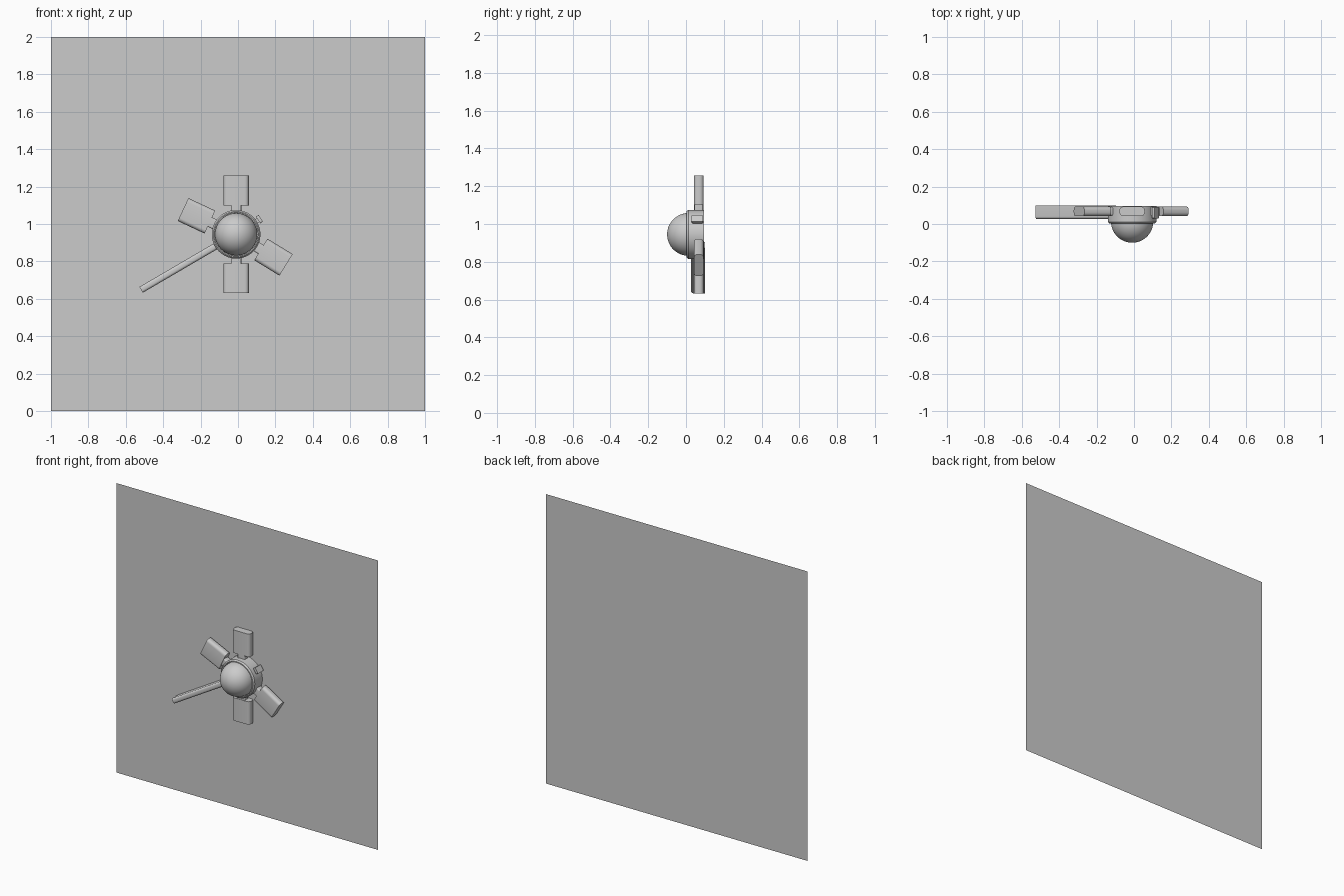
import bpy, bmesh, math
from mathutils import Matrix, Vector

if "Cube" in bpy.data.objects:
    bpy.data.objects.remove(bpy.data.objects["Cube"])

CX, CZ = -0.01, 0.945   # hub axis


def finish(name, bm, smooth=True):
    bmesh.ops.recalc_face_normals(bm, faces=bm.faces)
    me = bpy.data.meshes.new(name)
    bm.to_mesh(me)
    bm.free()
    ob = bpy.data.objects.new(name, me)
    bpy.context.collection.objects.link(ob)
    if smooth:
        bpy.ops.object.select_all(action='DESELECT')
        ob.select_set(True)
        bpy.context.view_layer.objects.active = ob
        bpy.ops.object.shade_smooth_by_angle(angle=math.radians(35))
    return ob


def radial_bar(name, angle, r0, r1, width, y0, y1, round_=0.0, front_only=False):
    """Bar pointing out from the hub, long edges rounded."""
    bm = bmesh.new()
    m = Matrix.Translation(((r0 + r1) / 2, (y0 + y1) / 2, 0)) @ Matrix.Diagonal((r1 - r0, y1 - y0, width, 1))
    bmesh.ops.create_cube(bm, size=1, matrix=m)
    if round_:
        edges = []
        for e in bm.edges:
            a, b = e.verts
            along = abs(a.co.x - b.co.x) > 1e-4
            if along and not (front_only and a.co.y > (y0 + y1) / 2):
                edges.append(e)
        bmesh.ops.bevel(bm, geom=edges, offset=round_, segments=5, profile=0.5, affect='EDGES')
    place = Matrix.Translation((CX, 0, CZ)) @ Matrix.Rotation(-math.radians(angle), 4, 'Y')
    bmesh.ops.transform(bm, matrix=place, verts=bm.verts)
    return finish(name, bm)


def lathe(name, profile, steps=64):
    """Spin (radius, y) points about the hub axis."""
    bm = bmesh.new()
    vs = [bm.verts.new((CX + r, y, CZ)) for r, y in profile]
    es = [bm.edges.new(p) for p in zip(vs, vs[1:])]
    bmesh.ops.spin(bm, geom=vs + es, cent=(CX, 0, CZ), axis=(0, 1, 0),
                   angle=2 * math.pi, steps=steps, use_duplicate=False)
    bmesh.ops.remove_doubles(bm, verts=bm.verts, dist=1e-5)
    return finish(name, bm)


# Backing panel
bm = bmesh.new()
bm.faces.new([bm.verts.new(p) for p in ((-1, 0.1, 0), (1, 0.1, 0), (1, 0.1, 2), (-1, 0.1, 2))])
panel = finish("back_panel", bm, smooth=False)
if panel.data.polygons[0].normal.y > 0:
    panel.data.flip_normals()

# Hub ring with a bevelled front lip
lathe("hub_ring", [(0, 0.095), (0.13, 0.095), (0.13, 0.012), (0.122, 0.003), (0.116, 0.003),
                   (0.116, 0.02), (0, 0.02)])

# Domed front
N = 16
R = 0.113
lathe("dome", [(R, 0.022)] + [(R * math.cos(i * math.pi / 2 / N), 0.013 - R * math.sin(i * math.pi / 2 / N))
                              for i in range(N)] + [(0, 0.013 - R)])

# Paddles and their necks
for i, a in enumerate((90, 155, -90, -31.5)):
    radial_bar(f"paddle_{i + 1}", a, 0.155, 0.313, 0.135, 0.042, 0.093, 0.02)
    radial_bar(f"paddle_neck_{i + 1}", a, 0.11, 0.16, 0.055, 0.045, 0.09, 0.008)

# Long handle, rounded on the front
radial_bar("handle", 210.3, 0.11, 0.588, 0.036, 0.027, 0.1, 0.013, front_only=True)

# Small clip on the free side of the hub
radial_bar("clip_stem", 33, 0.11, 0.145, 0.024, 0.045, 0.09)
radial_bar("clip_cap", 33, 0.14, 0.157, 0.042, 0.03, 0.09, 0.006)
